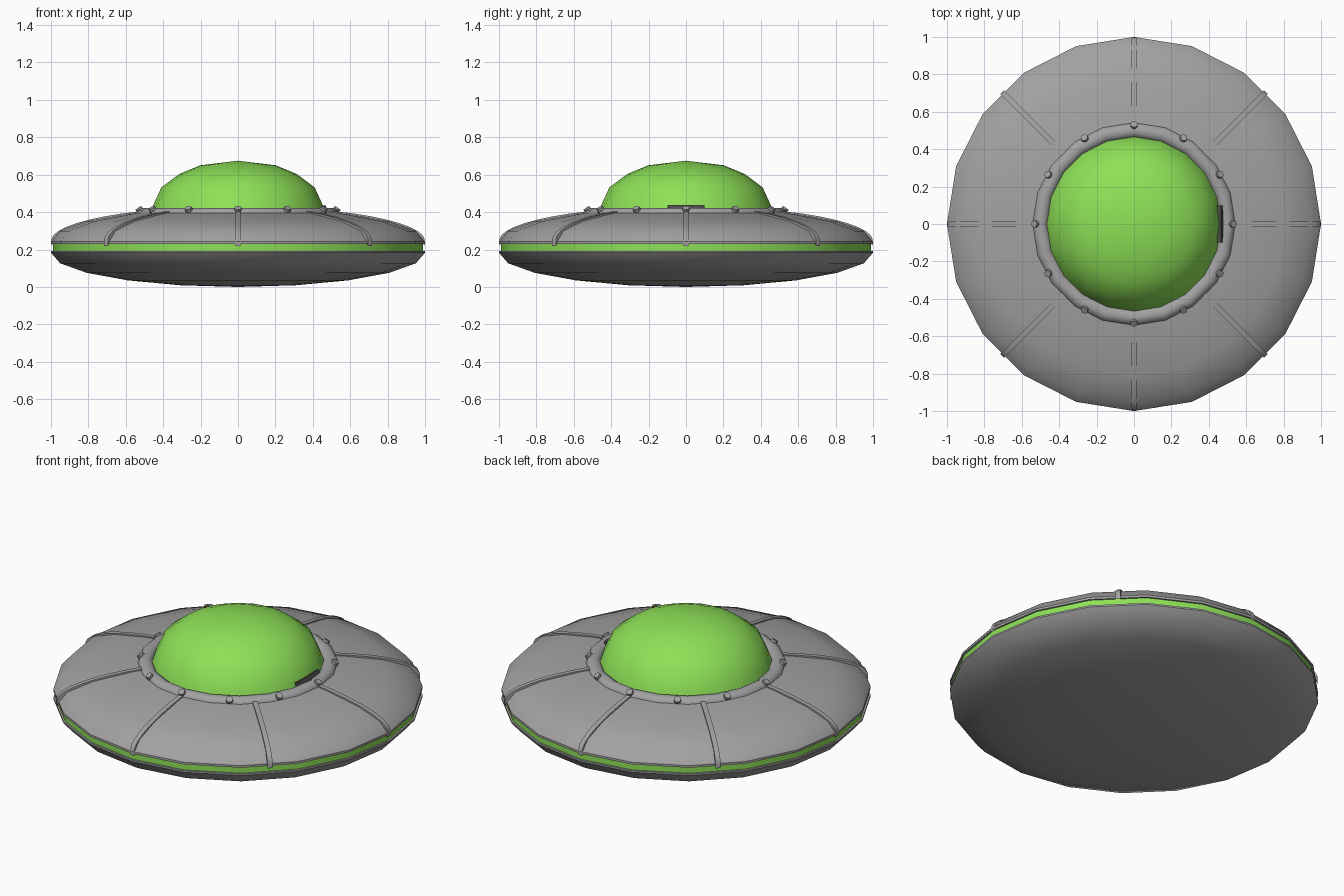
import bpy, bmesh, math
from mathutils import Matrix, Vector

if "Cube" in bpy.data.objects:
    bpy.data.objects.remove(bpy.data.objects["Cube"])


def material(name, rgb):
    m = bpy.data.materials.new(name)
    m.diffuse_color = (*rgb, 1)
    m.use_nodes = True
    m.node_tree.nodes["Principled BSDF"].inputs["Base Color"].default_value = m.diffuse_color
    return m


GREY = material("hull grey", (0.36, 0.36, 0.36))
DARK = material("latch dark grey", (0.075, 0.075, 0.075))
GREEN = material("glowing green", (0.27, 0.75, 0.095))


def finish(name, bm, mat, angle=40):
    bmesh.ops.recalc_face_normals(bm, faces=bm.faces)
    me = bpy.data.meshes.new(name)
    bm.to_mesh(me)
    bm.free()
    me.materials.append(mat)
    ob = bpy.data.objects.new(name, me)
    bpy.context.collection.objects.link(ob)
    bpy.context.view_layer.objects.active = ob
    ob.select_set(True)
    if angle:
        bpy.ops.object.shade_smooth_by_angle(angle=math.radians(angle))
    ob.select_set(False)
    return ob


def lathe(name, profile, mat, sides=20, closed=False, angle=40):
    """Revolve (radius, z) points around the z axis."""
    bm = bmesh.new()
    vs = [bm.verts.new((r, 0, z)) for r, z in profile]
    pairs = list(zip(vs, vs[1:])) + ([(vs[-1], vs[0])] if closed else [])
    es = [bm.edges.new(p) for p in pairs]
    bmesh.ops.spin(bm, geom=vs + es, axis=(0, 0, 1), cent=(0, 0, 0),
                   steps=sides, angle=math.tau)
    bmesh.ops.remove_doubles(bm, verts=bm.verts, dist=1e-4)
    return finish(name, bm, mat, angle)


# saucer shells: half ellipsoids with a thin upright lip
H = 0.183
arc = [(math.cos(math.radians(a)), math.sin(math.radians(a))) for a in range(0, 91, 18)]
lathe("upper_hull", [(0, 0.23), (1, 0.23)] + [(c, 0.243 + H * s) for c, s in arc], GREY)
lathe("lower_hull", [(0, 0.193), (1, 0.193)] + [(c, H * (1 - s)) for c, s in arc], GREY)

# green light band between the shells
lathe("light_band", [(0.99, 0.188), (0.99, 0.236)], GREEN)

# glass dome
lathe("dome", [(0.474, 0.38), (0.457, 0.43), (0.41, 0.532), (0.316, 0.603),
               (0.203, 0.65), (0, 0.675)], GREEN, angle=60)

# collar ring around the dome
lathe("collar_ring", [(0.502 + 0.043 * math.cos(i * math.tau / 10),
                       0.386 + 0.038 * math.sin(i * math.tau / 10)) for i in range(10)],
      GREY, closed=True, angle=60)

# bolts on the collar, leaning outward
bm = bmesh.new()
for i in range(12):
    m = (Matrix.Rotation(i * math.tau / 12, 4, 'Z') @ Matrix.Translation((0.525, 0, 0.411))
         @ Matrix.Rotation(math.radians(35), 4, 'Y'))
    bmesh.ops.create_cone(bm, cap_ends=True, segments=10, radius1=0.022, radius2=0.019,
                          depth=0.03, matrix=m)
finish("collar_bolts", bm, GREY, 30)

# eight curved ribs following the upper hull
bm = bmesh.new()
for k in range(8):
    rot = Matrix.Rotation(k * math.tau / 8, 4, 'Z')
    rings = []
    for j in range(9):
        t = math.radians(2 + j * 56 / 8)
        ring = []
        for lift, w in ((-0.03, -1), (0.006, -1), (0.006, 1), (-0.03, 1)):
            p = Vector((0.998 * math.cos(t), w * 0.014, 0.243 + H * math.sin(t) + lift))
            ring.append(bm.verts.new(rot @ p))
        rings.append(ring)
    for a, b in zip(rings, rings[1:]):
        for i in range(4):
            bm.faces.new((a[i], a[(i + 1) % 4], b[(i + 1) % 4], b[i]))
    bm.faces.new(rings[0])
    bm.faces.new(rings[-1])
finish("hull_ribs", bm, GREY, 30)

# dark latch bar at the side of the dome
bm = bmesh.new()
bmesh.ops.create_cube(bm, size=1, matrix=Matrix.Translation((0.461, 0, 0.42))
                      @ Matrix.Rotation(math.radians(-25), 4, 'Y')
                      @ Matrix.Diagonal((0.025, 0.2, 0.03, 1)))
finish("dome_latch", bm, DARK, 0)
